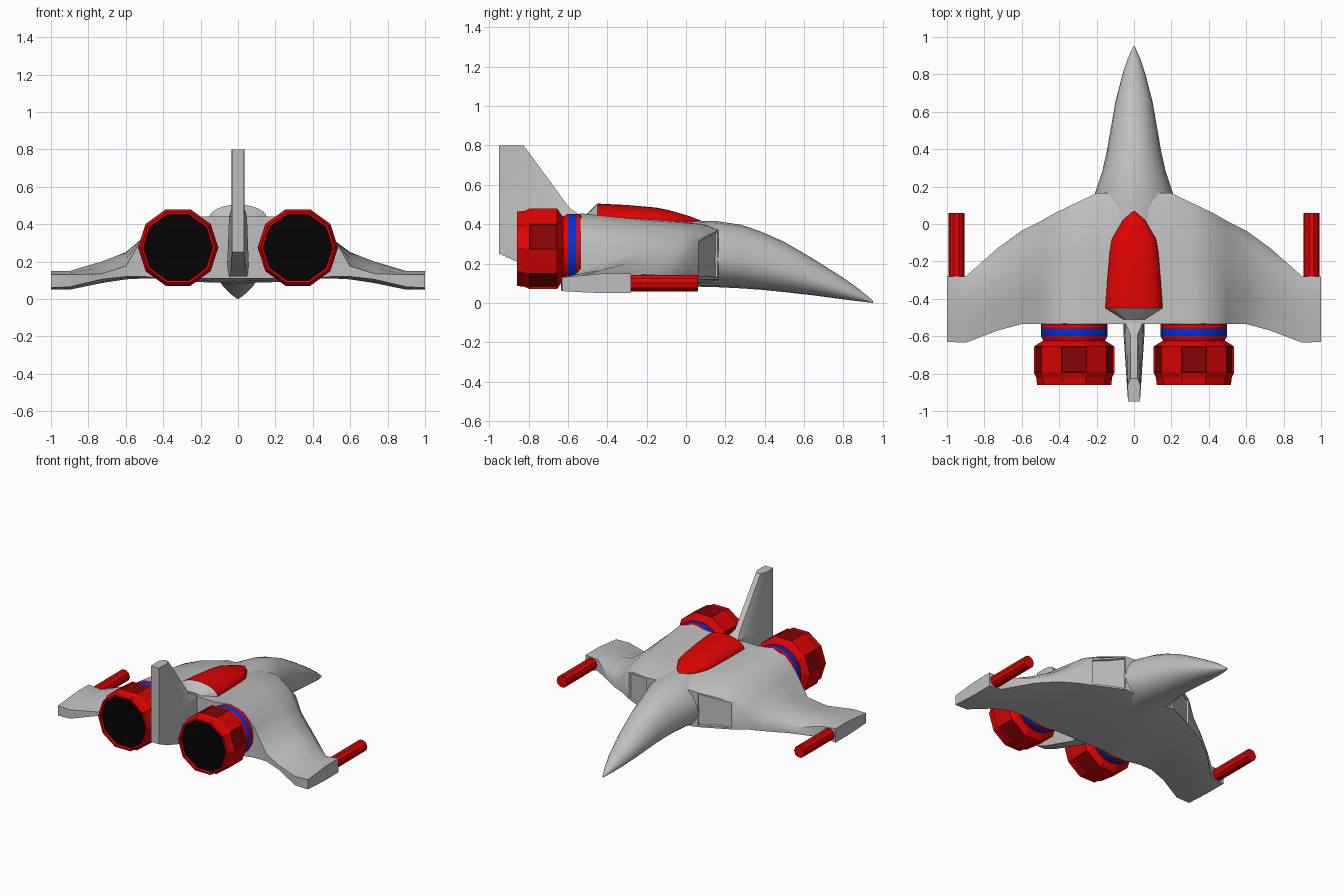
import bpy, bmesh, math
from mathutils import Vector

if "Cube" in bpy.data.objects:
    bpy.data.objects.remove(bpy.data.objects["Cube"])


def material(name, rgb):
    m = bpy.data.materials.new(name)
    m.diffuse_color = (*rgb, 1)
    m.use_nodes = True
    m.node_tree.nodes["Principled BSDF"].inputs["Base Color"].default_value = m.diffuse_color
    return m


GREY = material("hull grey", (0.52, 0.52, 0.52))
RED = material("bright red", (0.75, 0.001, 0.001))
DARK = material("dark red", (0.24, 0.001, 0.001))
BLUE = material("band blue", (0.001, 0.03, 0.7))
BLACK = material("nozzle black", (0.001, 0.001, 0.001))


def loft(name, sections, mats, rule=None, smooth=None, edit=None):
    """Skin a row of closed sections, cap the ends, colour faces by a rule."""
    bm = bmesh.new()
    rows = [[bm.verts.new(p) for p in s] for s in sections]
    n = len(rows[0])
    for a, b in zip(rows, rows[1:]):
        for i in range(n):
            j = (i + 1) % n
            bm.faces.new((a[i], a[j], b[j], b[i]))
    bm.faces.new(rows[0])
    bm.faces.new(rows[-1])
    bmesh.ops.recalc_face_normals(bm, faces=bm.faces)
    if edit:
        edit(bm)
    if rule:
        for f in bm.faces:
            f.material_index = rule(f.calc_center_median())
    me = bpy.data.meshes.new(name)
    bm.to_mesh(me)
    bm.free()
    for m in mats:
        me.materials.append(m)
    ob = bpy.data.objects.new(name, me)
    bpy.context.collection.objects.link(ob)
    if smooth:
        bpy.ops.object.select_all(action='DESELECT')
        ob.select_set(True)
        bpy.context.view_layer.objects.active = ob
        bpy.ops.object.shade_smooth_by_angle(angle=math.radians(smooth))
    return ob


def ring(x, y, z, rx, rz, n, rz_low=None):
    out = []
    for i in range(n):
        a = math.tau * i / n
        h = rz if math.sin(a) > 0 or rz_low is None else rz_low
        out.append((x + rx * math.cos(a), y, z + h * math.sin(a)))
    return out


def lerp(a, b, t):
    return a + (b - a) * t


# Blended wing body: x, front y, rear y, then z of front low/high, middle high/low, rear high/low
stations = [
    (0.00, 0.165, -.535, .10, .38, .42, .085, .44, .11),
    (0.20, 0.165, -.535, .12, .37, .42, .09, .44, .11),
    (0.32, 0.108, -.535, .12, .343, .415, .10, .455, .10),
    (0.42, 0.060, -.535, .12, .32, .38, .11, .425, .11),
    (0.50, 0.015, -.535, .125, .23, .325, .11, .345, .12),
    (0.60, -.035, -.535, .12, .175, .25, .105, .175, .12),
    (0.73, -.13, -.57, .105, .145, .20, .085, .135, .105),
    (0.90, -.28, -.635, .06, .142, .15, .05, .13, .065),
    (1.00, -.28, -.63, .05, .15, .15, .05, .13, .06)]


def wing_section(s, side):
    x, yf, yr, fb, ft, mt, mb, rt, rb = s
    top = [(0, ft), (.12, lerp(ft, mt, .6)), (.4, mt), (.7, lerp(mt, rt, .5)), (1, rt)]
    low = [(1, rb), (.7, lerp(mb, rb, .4)), (.4, mb), (.12, lerp(fb, mb, .6)), (0, fb)]
    return [(side * x, lerp(yf, yr, t), z) for t, z in top + low]


def cut_intakes(bm):
    # recessed framed openings in the blunt shoulder fronts
    for side in (-1, 1):
        faces = []
        for f in bm.faces:
            c = f.calc_center_median()
            if .2 < c.x * side < .42 and f.normal.y > .7 and .15 < c.z < .32:
                faces.append(f)
        bmesh.ops.inset_region(bm, faces=faces, thickness=.014, depth=0)
        bmesh.ops.inset_region(bm, faces=faces, thickness=.004, depth=-.012)


loft("wing_body", [wing_section(s, -1) for s in reversed(stations)] +
     [wing_section(s, 1) for s in stations[1:]], [GREY], smooth=55, edit=cut_intakes)

# Drooping nose and central fuselage: y, half width, top z, bottom z
nose = [(.95, .004, .012, 0), (.88, .035, .07, .008), (.8, .062, .127, .018),
        (.65, .1, .222, .038), (.5, .126, .31, .055), (.38, .147, .363, .067),
        (.28, .17, .397, .074), (.16, .21, .415, .08), (0, .22, .42, .084), (-.53, .14, .44, .11)]
loft("nose_fuselage", [ring(0, y, lerp(b, t, .42), w, (t - b) * .58, 20, (t - b) * .42)
                       for y, w, t, b in nose], [GREY], smooth=45)

# Canopy with a grey sloped rear: y, half width, height above the hull
canopy = [(.07, .004, .006), (.02, .06, .024), (-.08, .118, .05), (-.15, .13, .062),
          (-.3, .143, .07), (-.45, .154, .072), (-.51, .06, .012)]
sections = []
for y, w, h in canopy:
    base = .417 - .035 * y
    arc = [math.pi * i / 12 for i in range(13)]
    sections.append([(w, y, base - .03)] +
                    [(w * math.cos(a), y, base + h * math.sin(a)) for a in arc] +
                    [(-w, y, base - .03)])
loft("canopy", sections, [RED, GREY], lambda c: int(c.y < -.455), smooth=40)

# Tail fin: z, front y, rear y, half thickness at front, middle and rear
fin = [(.12, -.45, -.58, .05, .055, .04), (.21, -.45, -.86, .05, .055, .035),
       (.25, -.45, -.95, .05, .055, .032), (.44, -.53, -.95, .045, .048, .032),
       (.48, -.59, -.95, .02, .036, .032), (.80, -.825, -.95, .018, .034, .032)]
loft("tail_fin", [[(f, yf, z), (m, lerp(yf, yr, .3), z), (r, yr, z),
                   (-r, yr, z), (-m, lerp(yf, yr, .3), z), (-f, yf, z)]
                  for z, yf, yr, f, m, r in fin], [GREY], smooth=25)


def panel_nozzle(bm):
    # sink every other panel around the nozzle band and paint it dark
    band = []
    for f in bm.faces:
        c = f.calc_center_median() - Vector((0, 0, .275))
        if -.76 < c.y < -.70:
            c.x -= math.copysign(.32, c.x)
            if round((math.degrees(math.atan2(c.z, c.x)) % 360 - 18) / 36) % 2 == 0:
                band.append(f)
        elif len(f.verts) == 10 and c.y < -.8:
            f.material_index = 2
    bmesh.ops.inset_individual(bm, faces=band, thickness=.004, depth=-.01)
    for f in band:
        f.material_index = 1


nozzle = [(-.62, .16), (-.645, .2), (-.655, .215), (-.795, .215), (-.82, .203),
          (-.86, .198), (-.86, .186), (-.84, .184)]
collar = [(-.53, .170), (-.536, .178), (-.56, .178), (-.60, .178), (-.635, .158)]

for side, label in ((-1, "left"), (1, "right")):
    # Engine collar with painted band, then the ten-sided nozzle
    loft("engine_collar_" + label, [ring(side * .32, y, .275, r, r, 20) for y, r in collar],
         [RED, BLUE], lambda c: int(-.60 < c.y < -.561), smooth=30)
    loft("engine_nozzle_" + label, [ring(side * .32, y, .275, r, r, 10) for y, r in nozzle],
         [RED, DARK, BLACK], edit=panel_nozzle)
    # Wing tip cannon
    loft("cannon_" + label, [ring(side * .95, y, .1, .043, .043, 10) for y in (-.32, .06)], [RED])
